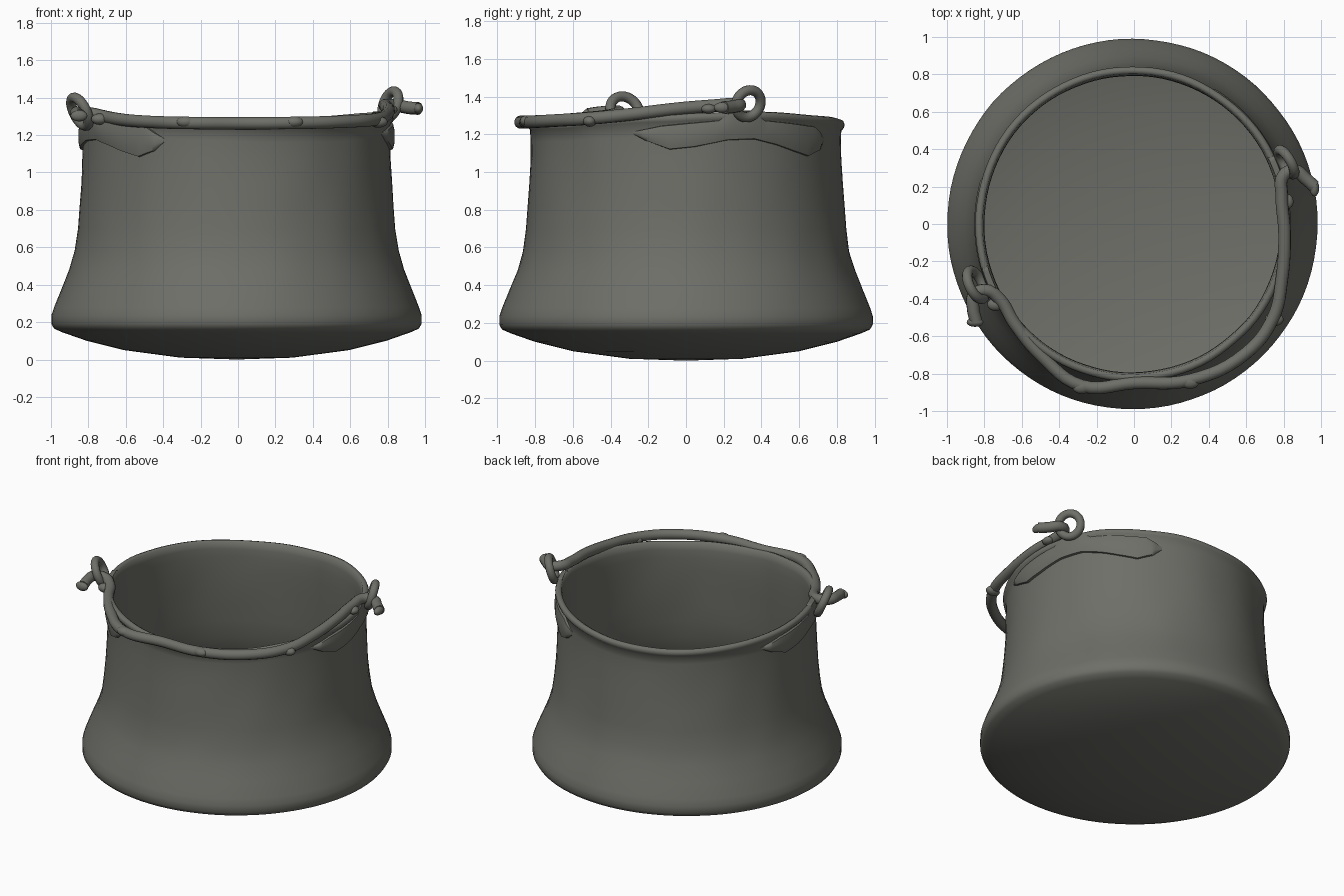
import bpy, bmesh, math
from mathutils import Vector, noise

cube = bpy.data.objects.get("Cube")
if cube:
    bpy.data.objects.remove(cube, do_unlink=True)

iron = bpy.data.materials.new("dark grey iron")
iron.use_nodes = True
COLOUR = (0.155, 0.158, 0.138, 1)
iron.diffuse_color = COLOUR
iron.node_tree.nodes["Principled BSDF"].inputs["Base Color"].default_value = COLOUR

EAR = math.radians(21)          # direction of the right-hand ear
SEG = 96


def lerp_table(table, x):
    for (x0, y0), (x1, y1) in zip(table, table[1:]):
        if x <= x1:
            return y0 + (y1 - y0) * (x - x0) / (x1 - x0)
    return table[-1][1]


def warp(r, a, z):
    """Place a wall point, lifting the rim towards both ears."""
    t = min(max((z - 0.85) / 0.4, 0), 1)
    z += t * t * 0.027 * math.cos(2 * (a - EAR))
    return Vector((r * math.cos(a) - 0.008, r * math.sin(a), z))


def finish(bm, name, angle=60):
    bmesh.ops.recalc_face_normals(bm, faces=bm.faces)
    mesh = bpy.data.meshes.new(name)
    bm.to_mesh(mesh)
    bm.free()
    obj = bpy.data.objects.new(name, mesh)
    bpy.context.collection.objects.link(obj)
    mesh.materials.append(iron)
    bpy.context.view_layer.objects.active = obj
    bpy.ops.object.select_all(action='DESELECT')
    obj.select_set(True)
    bpy.ops.object.shade_smooth_by_angle(angle=math.radians(angle))
    return obj


def bridge(bm, rows, closed):
    for lo, hi in zip(rows, rows[1:]):
        n = len(lo)
        for i in range(n if closed else n - 1):
            j = (i + 1) % n
            bm.faces.new((lo[i], lo[j], hi[j], hi[i]))


# Pot: outer wall, rolled rim and inner wall in one profile
OUTER = [(0.3, 0.01), (0.6, 0.05), (0.8, 0.10), (0.93, 0.145), (0.975, 0.165),
         (0.99, 0.19), (0.99, 0.235), (0.975, 0.28), (0.935, 0.38), (0.895, 0.48),
         (0.866, 0.58), (0.85, 0.70), (0.84, 0.82), (0.831, 0.95), (0.825, 1.08),
         (0.823, 1.18), (0.825, 1.24)]
RIM = [(0.838, 1.255), (0.842, 1.272), (0.835, 1.288), (0.818, 1.293), (0.803, 1.285)]
INNER = [(r - 0.03, max(z, 0.045 + z * 0.8)) for r, z in reversed(OUTER)]

bm = bmesh.new()
rows = []
for r, z in OUTER + RIM + INNER:
    row = []
    for i in range(SEG):
        p = warp(r, i * math.tau / SEG, z)
        dent = 0.006 * noise.noise(Vector((p.x * 4, p.y * 4, p.z * 5)))
        row.append(bm.verts.new(p * (1 + dent * (0.4 if r > 0.93 else 1))))
    rows.append(row)
bridge(bm, rows, True)
for row, height in ((rows[0], 0.0), (rows[-1], 0.045)):
    centre = bm.verts.new((-0.008, 0, height))
    for i in range(SEG):
        bm.faces.new((row[i], row[(i + 1) % SEG], centre))
finish(bm, "pot_body")

# Ear plates: wavy straps hugging the wall below the rings
LOWER = [(-41, 1.20), (-36, 1.16), (-27, 1.11), (-18, 1.12), (-6, 1.15), (5, 1.155),
         (14, 1.13), (22, 1.10), (30, 1.075), (37, 1.11), (41, 1.16)]
UPPER = [(-41, 1.21), (-30, 1.235), (-9, 1.25), (-4, 1.30), (4, 1.30), (9, 1.25),
         (34, 1.235), (41, 1.18)]


def ear_plate(name, direction):
    bm = bmesh.new()
    rows = []
    for k, bulge in ((0, -0.02), (0.04, 0.012), (0.3, 0.02), (0.7, 0.02),
                     (0.96, 0.012), (1, -0.02)):
        row = []
        for step in range(83):
            t = step - 41
            lo, hi = lerp_table(LOWER, t), lerp_table(UPPER, t)
            edge = min(1, (41 - abs(t)) / 4)
            r = 0.826 + (bulge * edge if bulge > 0 else bulge)
            row.append(bm.verts.new(warp(r, direction + math.radians(t), lo + (hi - lo) * k)))
        rows.append(row)
    bridge(bm, rows, False)
    finish(bm, name)


ear_plate("left_ear_plate", EAR)
ear_plate("right_ear_plate", EAR + math.pi)


# Rings standing on the ears
def ring(name, centre, normal, radius):
    bpy.ops.mesh.primitive_torus_add(
        major_radius=radius, minor_radius=0.027, major_segments=32, minor_segments=12,
        location=centre, rotation=Vector(normal).to_track_quat('Z', 'Y').to_euler())
    obj = bpy.context.object
    obj.name = name
    obj.data.materials.append(iron)
    bpy.ops.object.shade_smooth()


ring("left_ring", (0.815, 0.33, 1.362), (0.85, 0.5, -0.3), 0.075)
ring("right_ring", (-0.845, -0.325, 1.325), (0.9, 0.43, 0.45), 0.083)


# Handle: one bent bar lying along the front of the rim, hooked through both rings
def rod(name, points, radius):
    curve = bpy.data.curves.new(name, 'CURVE')
    curve.dimensions = '3D'
    curve.bevel_depth = radius
    curve.bevel_resolution = 4
    curve.resolution_u = 6
    curve.use_fill_caps = True
    spline = curve.splines.new('BEZIER')
    spline.bezier_points.add(len(points) - 1)
    for bp, p in zip(spline.bezier_points, points):
        bp.co = p
        bp.handle_left_type = bp.handle_right_type = 'AUTO'
    curve.materials.append(iron)
    obj = bpy.data.objects.new(name, curve)
    bpy.context.collection.objects.link(obj)


rod("handle", [
    (0.965, 0.20, 1.342), (0.92, 0.24, 1.345), (0.86, 0.285, 1.355), (0.80, 0.26, 1.36),
    (0.79, 0.15, 1.352), (0.805, -0.05, 1.335), (0.79, -0.3, 1.305), (0.745, -0.5, 1.285),
    (0.6, -0.69, 1.273), (0.3, -0.835, 1.265), (0, -0.85, 1.263), (-0.28, -0.865, 1.265),
    (-0.5, -0.7, 1.272), (-0.64, -0.53, 1.285), (-0.72, -0.4, 1.30), (-0.79, -0.355, 1.315),
    (-0.855, -0.38, 1.32), (-0.86, -0.45, 1.315), (-0.845, -0.52, 1.305)], 0.034)


# Forged lumps on the bar and knobs on the hook ends
def lump(name, centre, size):
    bpy.ops.mesh.primitive_uv_sphere_add(segments=16, ring_count=10, radius=1, location=centre)
    obj = bpy.context.object
    obj.name = name
    obj.scale = size
    obj.data.materials.append(iron)
    bpy.ops.object.shade_smooth()


lump("left_hook_knob", (0.965, 0.192, 1.342), (0.025, 0.045, 0.028))
lump("right_hook_knob", (-0.85, -0.525, 1.303), (0.045, 0.025, 0.03))
lump("left_curl", (0.82, 0.12, 1.335), (0.033, 0.04, 0.025))
lump("right_curl", (-0.74, -0.43, 1.285), (0.045, 0.035, 0.03))
for i, (x, y) in enumerate(((0.75, -0.51), (0.3, -0.845), (-0.28, -0.872))):
    lump(f"handle_lump_{i + 1}", (x, y, 1.27), (0.05, 0.036, 0.03))
